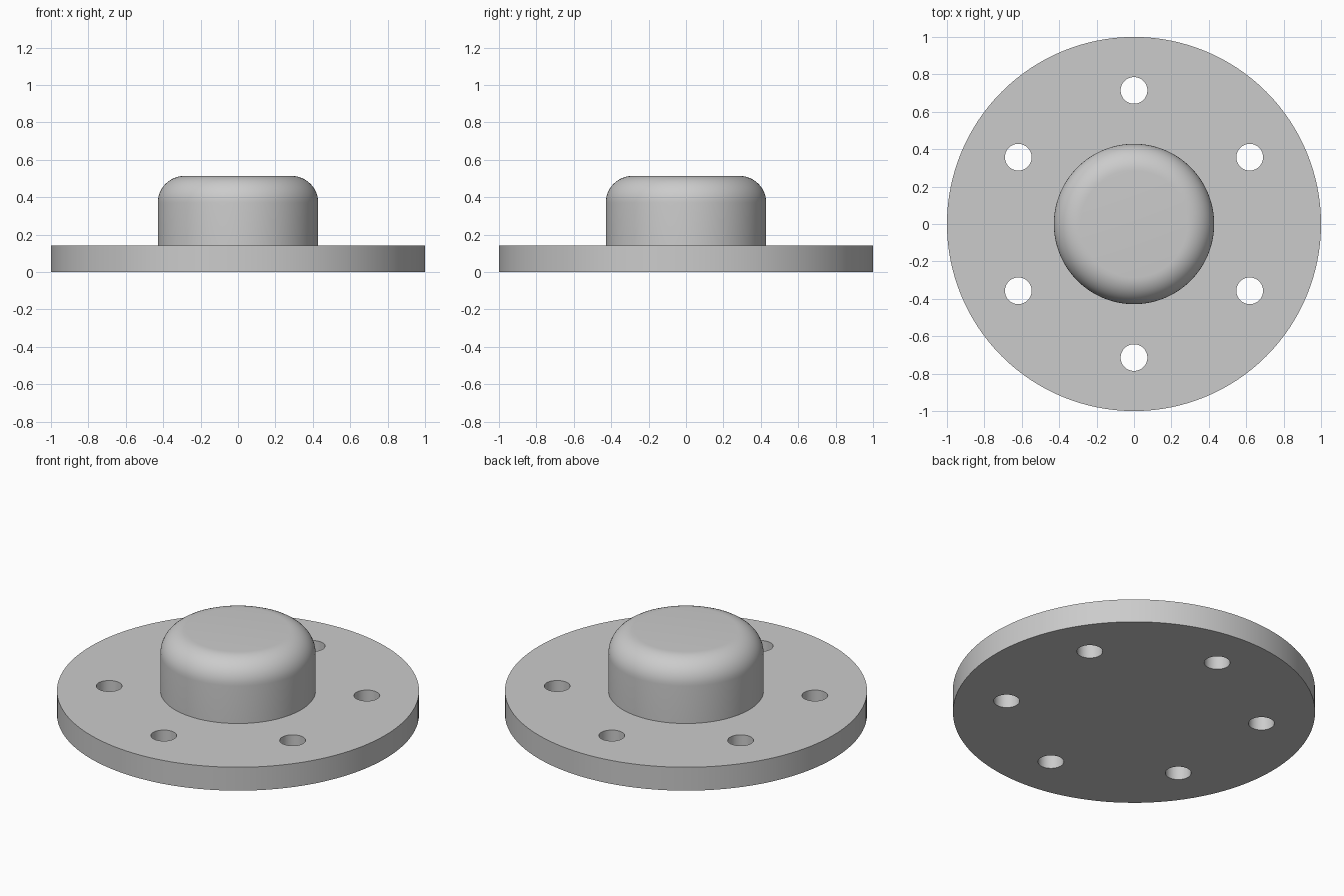
import bpy, bmesh, math
from mathutils import Matrix

if "Cube" in bpy.data.objects:
    bpy.data.objects.remove(bpy.data.objects["Cube"])

U = 1 / 7            # design unit: flange radius is 7 units
SEGMENTS = 128

grey = bpy.data.materials.new("light grey")
grey.diffuse_color = (0.6, 0.6, 0.6, 1)
grey.use_nodes = True
grey.node_tree.nodes["Principled BSDF"].inputs["Base Color"].default_value = grey.diffuse_color


def add_object(name, bm):
    bmesh.ops.recalc_face_normals(bm, faces=bm.faces)
    mesh = bpy.data.meshes.new(name)
    bm.to_mesh(mesh)
    bm.free()
    mesh.materials.append(grey)
    obj = bpy.data.objects.new(name, mesh)
    bpy.context.collection.objects.link(obj)
    return obj


def lathe(name, profile):
    """Revolve (radius, z) points about z and cap both open ends."""
    bm = bmesh.new()
    rings = []
    for r, z in profile:
        rings.append([bm.verts.new((r * math.cos(a), r * math.sin(a), z))
                      for a in (2 * math.pi * i / SEGMENTS for i in range(SEGMENTS))])
    for low, high in zip(rings, rings[1:]):
        for i in range(SEGMENTS):
            j = (i + 1) % SEGMENTS
            bm.faces.new((low[i], low[j], high[j], high[i]))
    bm.faces.new(rings[0])
    bm.faces.new(rings[-1])
    return add_object(name, bm)


# Flange disc and hub in one profile, with a rounded hub shoulder
profile = [(7 * U, 0), (7 * U, U), (3 * U, U)]
for i in range(13):
    a = math.pi / 2 * i / 12
    profile.append((2 * U + U * math.cos(a), 2.6 * U + U * math.sin(a)))
flange = lathe("flange_with_hub", profile)

# Six bolt holes through the disc
bm = bmesh.new()
for i in range(6):
    a = math.radians(90 + 60 * i)
    place = Matrix.Translation((5 * U * math.cos(a), 5 * U * math.sin(a), U / 2))
    bmesh.ops.create_cone(bm, cap_ends=True, segments=48, radius1=U / 2,
                          radius2=U / 2, depth=2 * U, matrix=place)
cutter = add_object("bolt_hole_cutter", bm)
cutter.hide_render = True

cut = flange.modifiers.new("bolt holes", 'BOOLEAN')
cut.operation = 'DIFFERENCE'
cut.solver = 'EXACT'
cut.object = cutter
bpy.context.view_layer.objects.active = flange
flange.select_set(True)
bpy.ops.object.modifier_apply(modifier=cut.name)
bpy.data.objects.remove(cutter)

bpy.ops.object.shade_smooth_by_angle(angle=math.radians(30))
